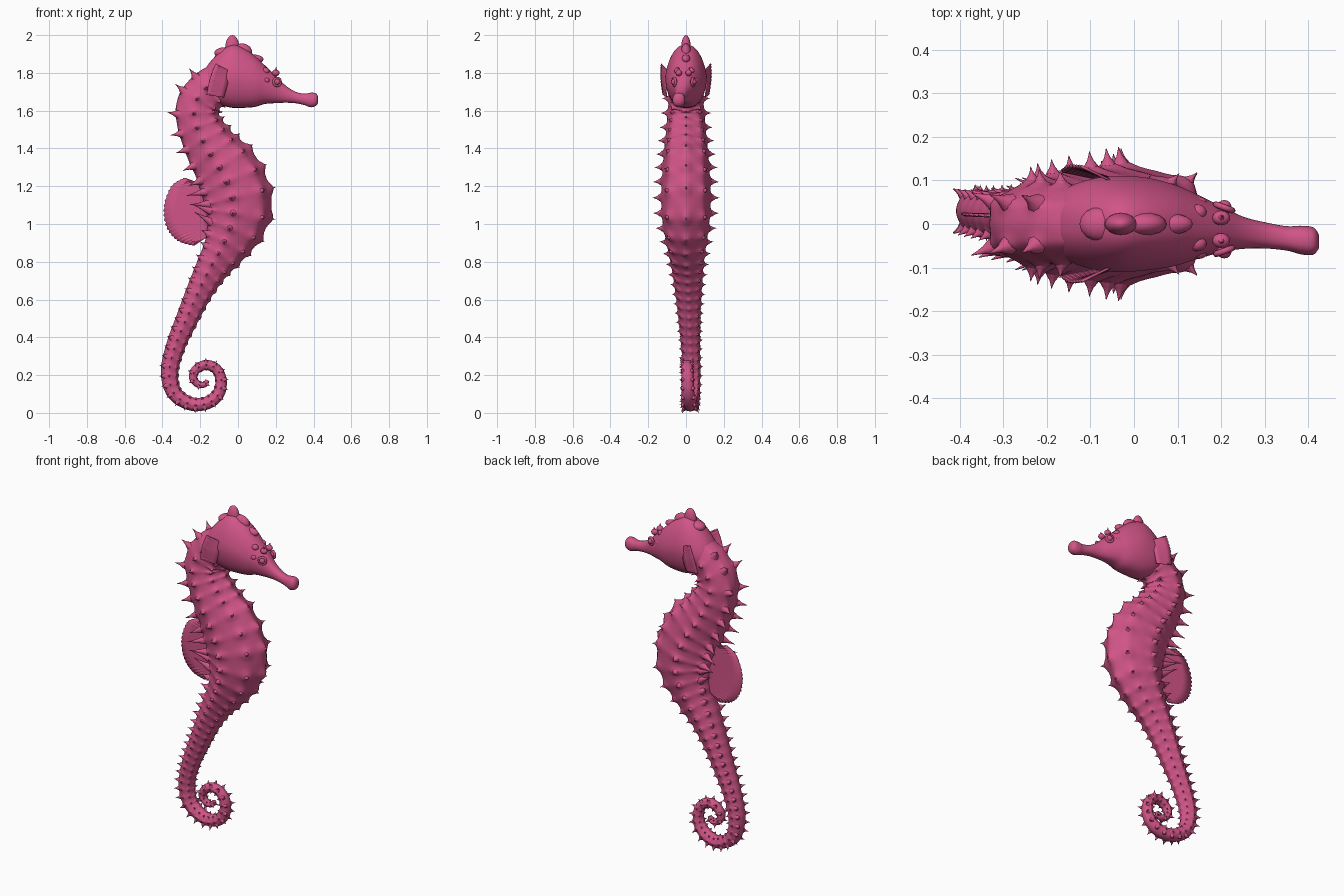
import bpy, bmesh, math
from mathutils import Vector

cube = bpy.data.objects.get("Cube")
if cube:
    bpy.data.objects.remove(cube)

pink = bpy.data.materials.new("coral_pink")
pink.use_nodes = True
pink.diffuse_color = (0.64, 0.09, 0.245, 1)
pink.node_tree.nodes["Principled BSDF"].inputs["Base Color"].default_value = pink.diffuse_color


def finish(name, bm, angle=50):
    bmesh.ops.recalc_face_normals(bm, faces=bm.faces)
    mesh = bpy.data.meshes.new(name)
    bm.to_mesh(mesh)
    bm.free()
    mesh.materials.append(pink)
    ob = bpy.data.objects.new(name, mesh)
    bpy.context.collection.objects.link(ob)
    bpy.ops.object.select_all(action="DESELECT")
    ob.select_set(True)
    bpy.context.view_layer.objects.active = ob
    bpy.ops.object.shade_smooth_by_angle(angle=math.radians(angle))
    return ob


def spline(pts, t):
    """Smooth curve through points of any dimension, t from 0 to 1."""
    n = len(pts) - 1
    u = min(max(t, 0), 1) * n
    i = min(int(u), n - 1)
    f = u - i
    a, b, c, d = (Vector(pts[min(max(k, 0), n)]) for k in range(i - 1, i + 3))
    return b + (c - a) * (f / 2) + (2 * a - 5 * b + 4 * c - d) * (f * f / 2) \
        + (3 * b - a - 3 * c + d) * (f ** 3 / 2)


def skin(bm, rings):
    """Join equal rings of points into a closed tube."""
    loops = [[bm.verts.new(p) for p in ring] for ring in rings]
    n = len(loops[0])
    for a, b in zip(loops, loops[1:]):
        for i in range(n):
            bm.faces.new((a[i], a[(i + 1) % n], b[(i + 1) % n], b[i]))
    bm.faces.new(loops[0])
    bm.faces.new(loops[-1])


def thorn(bm, base, direction, length, width):
    """Concave, sharp cone with a flared foot."""
    d = direction.normalized()
    side = d.orthogonal().normalized()
    other = d.cross(side)
    rings = []
    for h, r in ((-0.3, 1.3), (0.05, 0.85), (0.3, 0.5), (0.65, 0.24), (1, 0.05)):
        rings.append([base + d * h * length + (side * math.cos(k * math.pi / 4)
                      + other * math.sin(k * math.pi / 4)) * r * width for k in range(8)])
    skin(bm, rings)


def ball(bm, loc, size):
    made = bmesh.ops.create_uvsphere(bm, u_segments=16, v_segments=10, radius=1)
    for v in made["verts"]:
        v.co = Vector(loc) + Vector(v.co[k] * size[k] for k in range(3))


# Body path from neck to tail tip: x, y, z, depth radius, side radius
SPINE = [
    (-.04, 0, 1.77, .09, .08), (-.135, 0, 1.73, .108, .09), (-.21, 0, 1.64, .115, .094),
    (-.21, 0, 1.54, .118, .102), (-.148, 0, 1.41, .14, .115), (-.055, 0, 1.27, .174, .127),
    (-.003, 0, 1.12, .18, .132), (-.015, 0, 1.0, .16, .124), (-.068, .003, .88, .12, .104),
    (-.137, .008, .77, .09, .085), (-.207, .013, .64, .071, .07), (-.27, .018, .5, .06, .058),
    (-.329, .024, .36, .052, .05), (-.363, .03, .22, .047, .046), (-.337, .03, .105, .041, .042),
    (-.245, .025, .046, .036, .04), (-.155, .015, .056, .035, .037), (-.1, .01, .108, .033, .034),
    (-.09, .008, .18, .03, .032), (-.117, .006, .235, .028, .03), (-.17, .004, .254, .027, .029),
    (-.222, .004, .23, .025, .027), (-.238, .004, .185, .022, .025), (-.212, .004, .152, .019, .022),
    (-.178, .004, .15, .016, .019), (-.16, .004, .175, .011, .012)]
STEPS, SIDES = 8, 56

# Sample the path so that each bony ring spans STEPS samples
stations, phase, target = [], 0.0, 0.0
prev = spline(SPINE, 0)
for i in range(1, 6001):
    cur = spline(SPINE, i / 6000)
    phase += (cur - prev).xyz.length / (.032 + .34 * cur[3])
    if phase >= target:
        tangent = (cur - prev).xyz.normalized()
        stations.append((cur, Vector((-tangent.z, 0, tangent.x)).normalized(), target))
        target += 1 / STEPS
    prev = cur


def ridges(z):
    """Ridge angles (0 is the belly) with thorn sizes; the tail is squarer."""
    tail = min(max((.95 - z) / .4, 0), 1)
    rows = {0: .3 * (1 - tail)}
    for side in (-1, 1):
        rows[side * 45] = .55
        rows[side * (97 - 5 * tail)] = .85 - .35 * tail
        rows[side * (150 - 20 * tail)] = 1.2
    return rows


def surface(station, angle):
    s, front, ph = station
    bump = (.5 + .5 * math.cos(2 * math.pi * ph)) ** 2
    ridge = 0
    for deg in ridges(s[2]):
        gap = math.remainder(angle - math.radians(deg), 2 * math.pi)
        ridge = max(ridge, math.exp(-(gap / .18) ** 2))
    k = .96 + .035 * ridge + bump * (.02 + .1 * ridge)
    offset = front * (math.cos(angle) * s[3] * k) + Vector((0, math.sin(angle) * s[4] * k, 0))
    return s.xyz + offset


body = bmesh.new()
skin(body, [[surface(st, 2 * math.pi * i / SIDES) for i in range(SIDES)] for st in stations])
finish("ringed_body", body)

# Thorns where the rings cross the ridges; longer beside the back fin
thorns = bmesh.new()
for st in stations[::STEPS]:
    s, front, ph = st
    if s[0] > -.15 and s[2] > 1.65:
        continue
    for deg, size in ridges(s[2]).items():
        if size < .1:
            continue
        a = math.radians(deg)
        base = surface(st, a)
        out = front * math.cos(a) + Vector((0, math.sin(a), 0))
        length = (.013 + .13 * s[3]) * size
        if abs(deg) > 120:
            out = front * -1 + Vector((0, math.sin(a) * .8, .2 if s[2] > .9 else 0))
            if .95 < s[2] < 1.25:
                length = .085
            elif s[2] > 1.25:
                length *= 1.4
        thorn(thorns, base, out, length, min(.5 * length, .019))
finish("body_thorns", thorns, 70)

# Head and snout: x, y, top, bottom, half width
HEAD = [
    (-.18, 0, 1.81, 1.70, .055), (-.15, 0, 1.855, 1.66, .085), (-.09, 0, 1.918, 1.63, .105),
    (-.03, 0, 1.95, 1.615, .11), (.03, 0, 1.932, 1.615, .106), (.09, -.003, 1.89, 1.62, .094),
    (.14, -.006, 1.842, 1.635, .076), (.2, -.012, 1.785, 1.64, .053), (.25, -.02, 1.735, 1.642, .037),
    (.3, -.026, 1.702, 1.64, .03), (.35, -.033, 1.69, 1.63, .028), (.385, -.037, 1.695, 1.618, .033),
    (.412, -.039, 1.692, 1.625, .031), (.424, -.04, 1.675, 1.64, .016)]
head = bmesh.new()
rings = []
for i in range(61):
    x, y, top, low, wide = spline(HEAD, i / 60)
    ring = []
    for j in range(32):
        a = 2 * math.pi * j / 32
        up = math.sin(a)
        taper = 1 - .2 * max(up, 0) * min(1, max(0, (.25 - x) * 5))
        across = math.copysign(abs(math.cos(a)) ** .8, math.cos(a))
        ring.append((x, y + wide * across * taper, (top + low) / 2 + (top - low) / 2 * up))
    rings.append(ring)
skin(head, rings)
finish("head_and_snout", head, 60)

# Crown and bony knobs along the brow
knobs = bmesh.new()
for loc, size in (((-.03, 0, 1.93), (.038, .026, .07)), ((-.075, 0, 1.905), (.05, .04, .03)),
                  ((.02, 0, 1.91), (.055, .028, .046)), ((.085, 0, 1.872), (.05, .024, .025))):
    ball(knobs, loc, size)
for side in (-1, 1):
    for x, y, z, r in ((.145, .036, 1.81, .018), (.15, .056, 1.76, .015), (.2, .026, 1.8, .017)):
        ball(knobs, (x, side * y - .06 * x, z), (r * 1.2, r, r))
    thorn(knobs, Vector((.2, side * .026 - .012, 1.81)), Vector((.1, side * .2, 1)), .022, .012)
finish("crown_and_brow_knobs", knobs, 60)

# Eyes with raised rims
for side, label in ((-1, "right"), (1, "left")):
    eye = bmesh.new()
    centre = Vector((.207, -.012 + side * .05, 1.752))
    ball(eye, centre, (.017, .017, .017))
    finish(label + "_eye", eye)
    bpy.ops.mesh.primitive_torus_add(major_radius=.02, minor_radius=.007, major_segments=24,
                                     minor_segments=8, location=centre,
                                     rotation=(math.pi / 2, 0, side * -.35))
    rim = bpy.context.object
    rim.name = label + "_eye_rim"
    rim.data.materials.append(pink)
    bpy.ops.object.shade_smooth_by_angle(angle=1)


def fin(name, root, tip, ribs):
    """Finely pleated sheet with a notched rim between a root curve and a tip curve."""
    bm = bmesh.new()
    rows = []
    for i in range(ribs * 2 + 1):
        a, b = spline(root, i / (ribs * 2)), spline(tip, i / (ribs * 2))
        out = i % 2
        b = a + (b - a) * (1 if out else .97)
        rows.append([bm.verts.new(a.lerp(b, k / 4) + Vector((0, (out - .5) * .003 * k / 4, 0)))
                     for k in range(5)])
    for p, q in zip(rows, rows[1:]):
        for k in range(4):
            bm.faces.new((p[k], q[k], q[k + 1], p[k + 1]))
    ob = finish(name, bm, 25)
    solid = ob.modifiers.new("thickness", "SOLIDIFY")
    solid.thickness = .005
    solid.offset = 0


# Back fin and the two cheek fins
fin("back_fin",
    [(-.16, .01, 1.2), (-.15, .01, 1.08), (-.15, .01, .94)],
    [(-.285, .018, 1.245), (-.355, .02, 1.2), (-.395, .022, 1.09), (-.38, .022, .98),
     (-.32, .02, .91), (-.235, .015, .885)], 22)
for side, label in ((-1, "right"), (1, "left")):
    fin(label + "_cheek_fin",
        [(-.045, side * .095, 1.81), (-.055, side * .106, 1.74), (-.075, side * .102, 1.67)],
        [(-.12, side * .132, 1.85), (-.15, side * .133, 1.77), (-.168, side * .122, 1.685)], 10)
